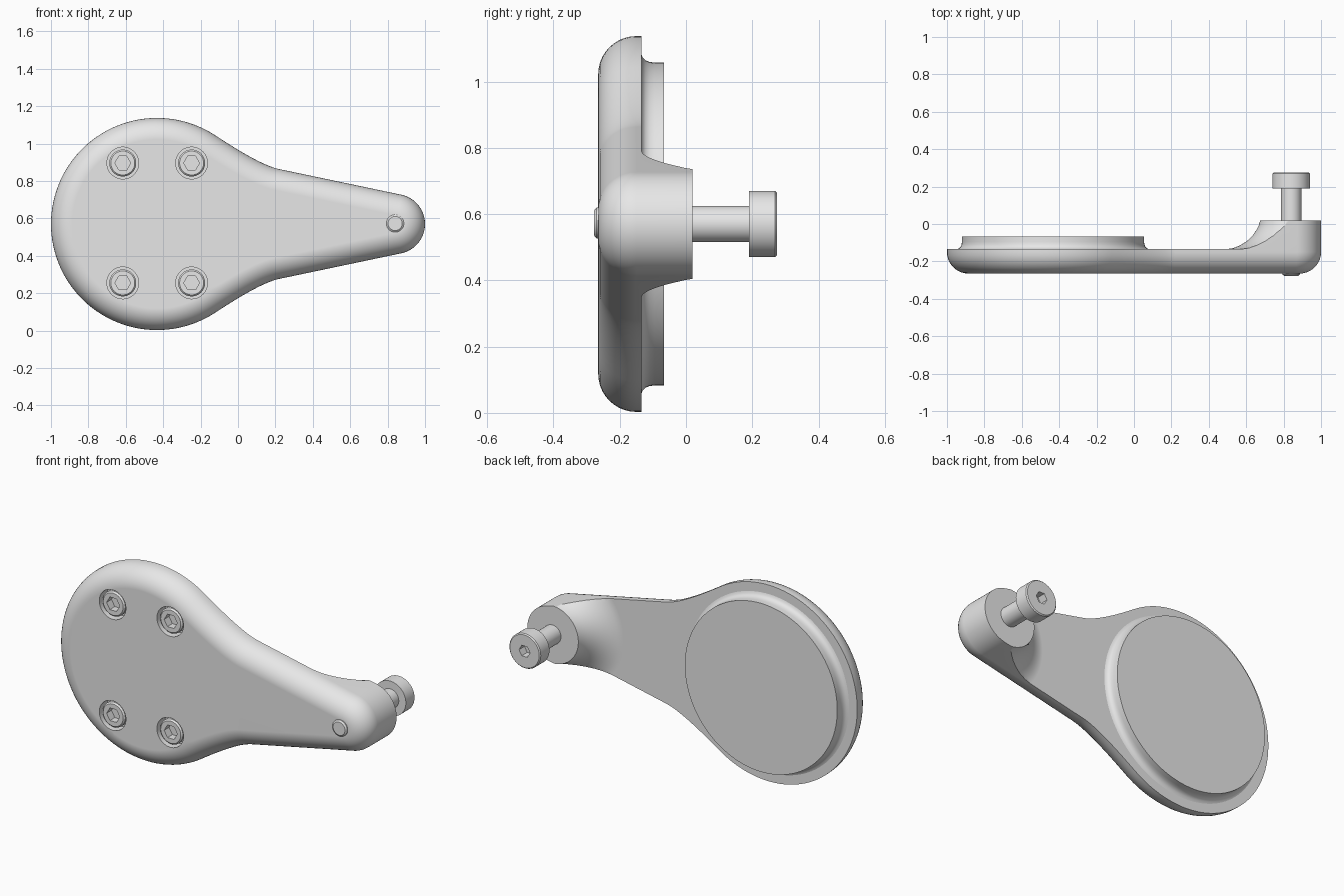
import bpy, bmesh, math
from math import sin, cos, pi

cube = bpy.data.objects.get("Cube")
if cube:
    bpy.data.objects.remove(cube, do_unlink=True)

grey = bpy.data.materials.new("plain grey")
grey.use_nodes = True
grey.diffuse_color = (0.8, 0.8, 0.8, 1)
grey.node_tree.nodes["Principled BSDF"].inputs["Base Color"].default_value = (0.8, 0.8, 0.8, 1)

ZC = 0.57                   # height of the long axis
DISC_X, DISC_R = -0.433, 0.567
TIP_X, TIP_R = 0.84, 0.16
FRONT, BACK, BOSS = -0.265, -0.135, 0.02


def loft(name, rings):
    """Closed solid through equal-length rings of points, capped at both ends."""
    bm = bmesh.new()
    loops = [[bm.verts.new(p) for p in ring] for ring in rings]
    n = len(loops[0])
    for a, b in zip(loops, loops[1:]):
        for i in range(n):
            j = (i + 1) % n
            bm.faces.new((a[i], a[j], b[j], b[i]))
    bm.faces.new(loops[0])
    bm.faces.new(loops[-1][::-1])
    bmesh.ops.recalc_face_normals(bm, faces=bm.faces)
    mesh = bpy.data.meshes.new(name)
    bm.to_mesh(mesh)
    bm.free()
    mesh.materials.append(grey)
    ob = bpy.data.objects.new(name, mesh)
    bpy.context.collection.objects.link(ob)
    return ob


def turned(name, x, z, profile, sides=64):
    """Solid turned about an axis along y, from (radius, y) points."""
    return loft(name, [[(x + r * cos(2 * pi * i / sides), y, z + r * sin(2 * pi * i / sides))
                        for i in range(sides)] for r, y in profile])


def combine(ob, tool, operation):
    """Apply a boolean and discard the tool."""
    tool.hide_render = True
    mod = ob.modifiers.new("cut", 'BOOLEAN')
    mod.operation = operation
    mod.solver = 'EXACT'
    mod.object = tool
    bpy.context.view_layer.objects.active = ob
    bpy.ops.object.modifier_apply(modifier=mod.name)
    bpy.data.objects.remove(tool, do_unlink=True)


def finish(ob):
    bpy.ops.object.select_all(action='DESELECT')
    ob.select_set(True)
    bpy.context.view_layer.objects.active = ob
    bpy.ops.object.shade_smooth_by_angle(angle=math.radians(30))
    mod = ob.modifiers.new("clean shading", 'WEIGHTED_NORMAL')
    mod.keep_sharp = True


# Upper half of the outline as (x, offset from axis), tip to disc, with normals
lean = math.atan(0.209)
half = []
for i in range(17):         # tip arc
    a = (pi / 2 - lean) * i / 16
    half.append((TIP_X + TIP_R * cos(a), TIP_R * sin(a), cos(a), sin(a)))
p0, p1, p2 = (0.22, 0.2935), (0.12, 0.314), (-0.12, 0.473)
for i in range(13):         # concave neck
    t = i / 12
    x, z = [(1 - t) ** 2 * a + 2 * t * (1 - t) * b + t * t * c for a, b, c in zip(p0, p1, p2)]
    dx, dz = [(1 - t) * (b - a) + t * (c - b) for a, b, c in zip(p0, p1, p2)]
    length = math.hypot(dx, dz)
    half.append((x, z, dz / length, -dx / length))
start = math.atan2(0.473, -0.12 - DISC_X)
for i in range(1, 41):      # disc arc
    a = start + (pi - start) * i / 40
    half.append((DISC_X + DISC_R * cos(a), DISC_R * sin(a), cos(a), sin(a)))
outline = half + [(x, -z, nx, -nz) for x, z, nx, nz in half[-2:0:-1]]


def outline_ring(inset, y):
    return [(x - nx * inset, y, ZC + z - nz * inset) for x, z, nx, nz in outline]


# Arm body with a rounded front edge, first made at the full boss depth
R = 0.115
rings = [outline_ring(R * (1 - sin(a)), FRONT + R * (1 - cos(a)))
         for a in [pi / 2 * i / 10 for i in range(11)]]
body = loft("arm_body", rings + [outline_ring(0, BOSS)])

# Thin the body behind the arm, leaving a flared boss at the tip
keep = loft("keep_slab", [[(-2, y, -1), (2, y, -1), (2, y, 2), (-2, y, 2)] for y in (-0.6, BACK)])
flare = turned("boss_flare", TIP_X, ZC,
               [(0.35, -0.3), (0.35, BACK), (0.31, -0.129), (0.27, -0.113), (0.235, -0.09),
                (0.207, -0.063), (0.186, -0.033), (0.172, -0.005), (0.163, 0.03)], 128)
combine(keep, flare, 'UNION')
combine(body, keep, 'INTERSECT')

# Four recessed socket screws on the front
for side, x in (("right", -0.616), ("left", -0.248)):
    for level, z in (("lower", 0.255), ("upper", 0.896)):
        combine(body, turned("pocket", x, z, [(0.085, -0.4), (0.085, -0.2)], 48), 'DIFFERENCE')
        screw = turned(f"{level}_{side}_screw", x, z,
                       [(0.064, -0.26), (0.072, -0.252), (0.072, -0.195)], 48)
        combine(screw, turned("socket", x, z, [(0.042, -0.4), (0.042, -0.215)], 6), 'DIFFERENCE')
        finish(screw)
finish(body)

# Round back plate with a filleted foot
finish(turned("back_plate", DISC_X, ZC,
              [(0.515, BACK - 0.01), (0.515, BACK), (0.503, -0.131), (0.494, -0.122),
               (0.489, -0.110), (0.487, -0.095), (0.487, -0.067)], 128))

# Pin end showing at the front of the tip
finish(turned("tip_pin", TIP_X, ZC + 0.003,
              [(0.038, -0.277), (0.047, -0.27), (0.047, -0.2)], 48))

# Shaft and socket head standing behind the boss
finish(turned("bolt_shaft", TIP_X, ZC, [(0.055, -0.01), (0.055, 0.2)]))
head = turned("bolt_head", TIP_X, ZC,
              [(0.1, 0.19), (0.1, 0.269), (0.094, 0.275)])
combine(head, turned("socket", TIP_X, ZC, [(0.035, 0.225), (0.035, 0.4)], 6), 'DIFFERENCE')
finish(head)
